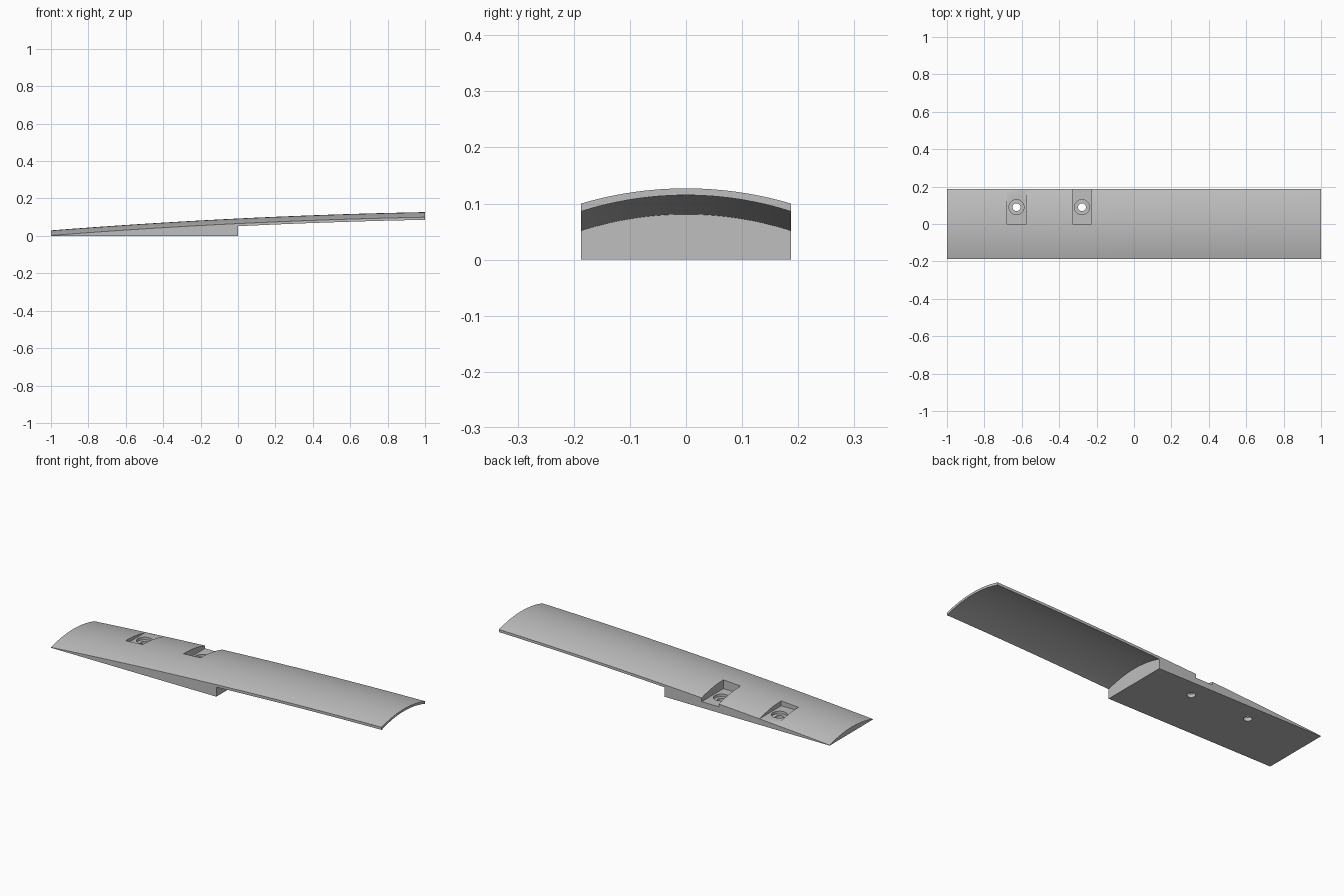
import bpy, bmesh
from mathutils import Matrix

old = bpy.data.objects.get("Cube")
if old:
    bpy.data.objects.remove(old, do_unlink=True)

HALF_WIDTH, SAG, THICK = 0.187, 0.027, 0.012
RADIUS = (HALF_WIDTH ** 2 + SAG ** 2) / (2 * SAG)
N_X, N_Y = 24, 24
FLOOR = 0.033

grey = bpy.data.materials.new("satin grey")
grey.use_nodes = True
colour = (0.52, 0.52, 0.52, 1)
grey.diffuse_color = colour
grey.node_tree.nodes["Principled BSDF"].inputs["Base Color"].default_value = colour


def crown(x):
    d = 1 - x
    return 0.127 - 0.0195 * d - 0.0147 * d * d


def dip(y, radius):
    return radius - (radius ** 2 - y * y) ** 0.5


def section(bm, x, flat):
    """Closed cross-section: arched top, then flat or arched underside."""
    ys = [HALF_WIDTH * (2 * i / N_Y - 1) for i in range(N_Y + 1)]
    top = [(x, y, crown(x) - dip(y, RADIUS)) for y in ys]
    low = [(x, y, 0 if flat else crown(x) - THICK - dip(y, RADIUS * 0.93))
           for y in reversed(ys)]
    return [bm.verts.new(p) for p in top + low]


def new_object(name, bm):
    mesh = bpy.data.meshes.new(name)
    bmesh.ops.recalc_face_normals(bm, faces=bm.faces)
    bm.to_mesh(mesh)
    bm.free()
    mesh.materials.append(grey)
    obj = bpy.data.objects.new(name, mesh)
    bpy.context.collection.objects.link(obj)
    return obj


# Blade: solid wedge on the left half of x, thin arched shell beyond the step
bm = bmesh.new()
rings = [section(bm, i / N_X - 1, True) for i in range(N_X + 1)]
rings += [section(bm, i / N_X, False) for i in range(N_X + 1)]
for a, b in zip(rings, rings[1:]):
    for i in range(len(a)):
        j = (i + 1) % len(a)
        bm.faces.new((a[i], a[j], b[j], b[i]))
for ring in (rings[0], rings[-1]):
    bm.faces.new(ring)
bmesh.ops.remove_doubles(bm, verts=bm.verts, dist=1e-5)
bmesh.ops.dissolve_degenerate(bm, edges=bm.edges, dist=1e-5)
blade = new_object("arched_blade", bm)


def cut(cutter):
    mod = blade.modifiers.new(cutter.name, "BOOLEAN")
    mod.operation, mod.solver, mod.object = "DIFFERENCE", "EXACT", cutter
    bpy.context.view_layer.objects.active = blade
    bpy.ops.object.modifier_apply(modifier=mod.name)
    bpy.data.objects.remove(cutter, do_unlink=True)


def box_cutter(name, x):
    bm = bmesh.new()
    size = Matrix.Diagonal((0.104, 0.25, 0.2, 1))
    bmesh.ops.create_cube(bm, size=1, matrix=Matrix.Translation((x, 0.125, FLOOR + 0.1)) @ size)
    return new_object(name, bm)


def round_cutter(name, x, radius, bottom):
    bm = bmesh.new()
    bmesh.ops.create_cone(bm, cap_ends=True, segments=32, radius1=radius, radius2=radius,
                          depth=0.2, matrix=Matrix.Translation((x, 0.09, bottom + 0.1)))
    return new_object(name, bm)


# Screw seats: open pocket, counterbore and through hole
for x in (-0.628, -0.278):
    cut(box_cutter("pocket_cutter", x))
    cut(round_cutter("counterbore_cutter", x, 0.04, FLOOR - 0.014))
    cut(round_cutter("hole_cutter", x, 0.021, -0.05))

bpy.context.view_layer.objects.active = blade
blade.select_set(True)
bpy.ops.object.shade_smooth_by_angle(angle=0.35)
